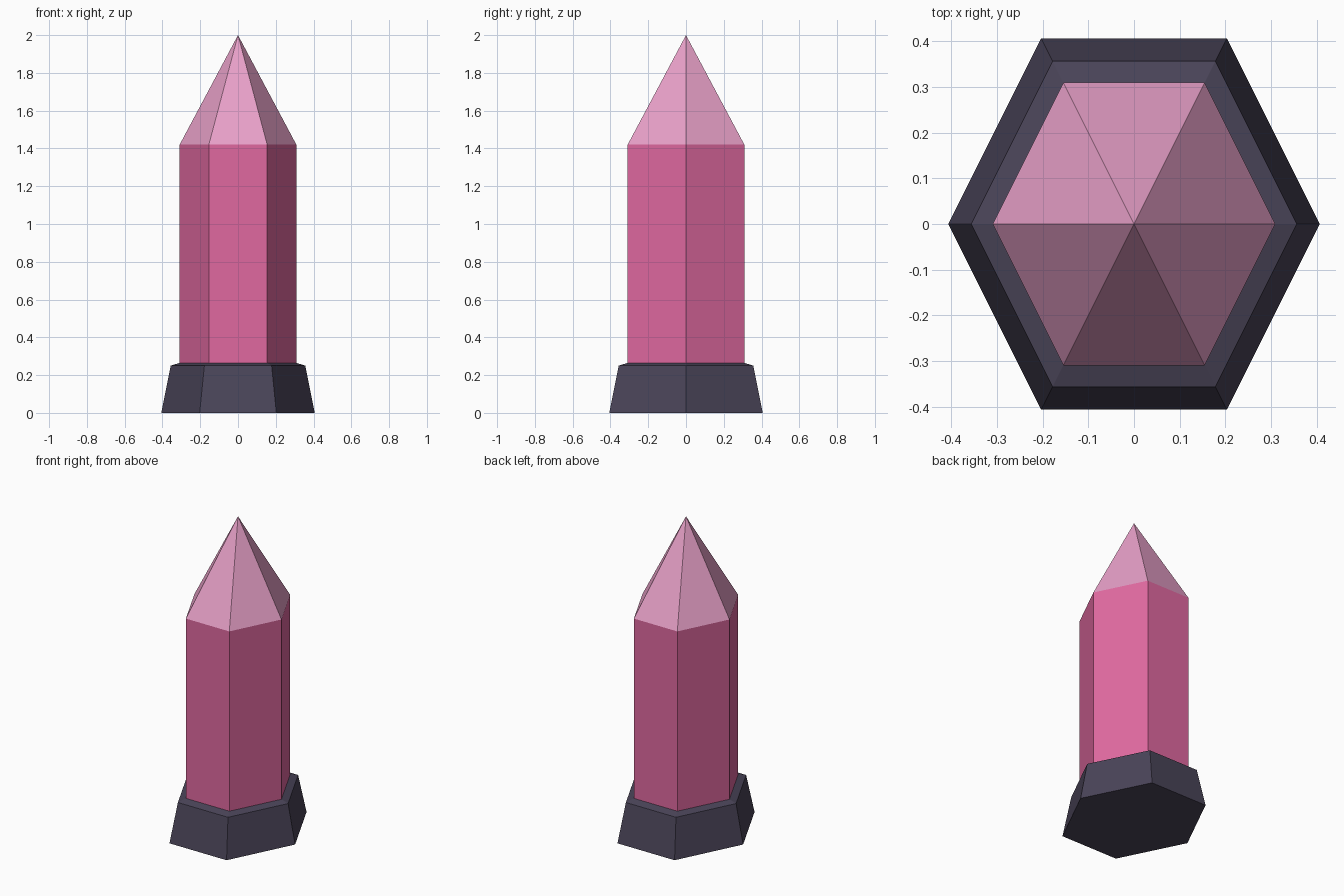
import bpy, bmesh
from math import cos, sin, pi

cube = bpy.data.objects.get("Cube")
if cube:
    bpy.data.objects.remove(cube, do_unlink=True)

SIDES = 6
STRETCH = 1 / sin(pi / 3)  # makes the hexagon as deep as it is wide


def material(name, color):
    mat = bpy.data.materials.new(name)
    mat.use_nodes = True
    mat.diffuse_color = (*color, 1)
    bsdf = mat.node_tree.nodes["Principled BSDF"]
    bsdf.inputs["Base Color"].default_value = (*color, 1)
    bsdf.inputs["Roughness"].default_value = 0.7
    return mat


def hex_solid(name, profile, mat):
    """Closed six-sided solid from (radius, height) pairs; radius 0 is a point."""
    bm = bmesh.new()
    rings = []
    for r, z in profile:
        angles = [2 * pi * i / SIDES for i in range(SIDES if r else 1)]
        rings.append([bm.verts.new((r * cos(a), r * sin(a) * STRETCH, z)) for a in angles])
    for low, high in zip(rings, rings[1:]):
        for i in range(SIDES):
            j = (i + 1) % SIDES
            top = [high[j], high[i]] if len(high) > 1 else [high[0]]
            bm.faces.new([low[i], low[j]] + top)
    for ring in (rings[0], rings[-1]):
        if len(ring) > 1:
            bm.faces.new(ring)
    bmesh.ops.recalc_face_normals(bm, faces=bm.faces[:])
    mesh = bpy.data.meshes.new(name)
    bm.to_mesh(mesh)
    bm.free()
    mesh.materials.append(mat)
    obj = bpy.data.objects.new(name, mesh)
    bpy.context.collection.objects.link(obj)
    return obj


stone = material("dark stone", (0.068, 0.058, 0.098))
pink = material("crystal pink", (0.745, 0.141, 0.352))
pale = material("pale pink", (0.806, 0.352, 0.578))

# Tapered plinth with a shallow bevelled top
hex_solid("base", [(0.406, 0), (0.356, 0.25), (0.309, 0.265)], stone)
# Straight crystal shaft
hex_solid("crystal_shaft", [(0.309, 0.265), (0.309, 1.42)], pink)
# Pointed crystal tip
hex_solid("crystal_tip", [(0.309, 1.42), (0, 2)], pale)
